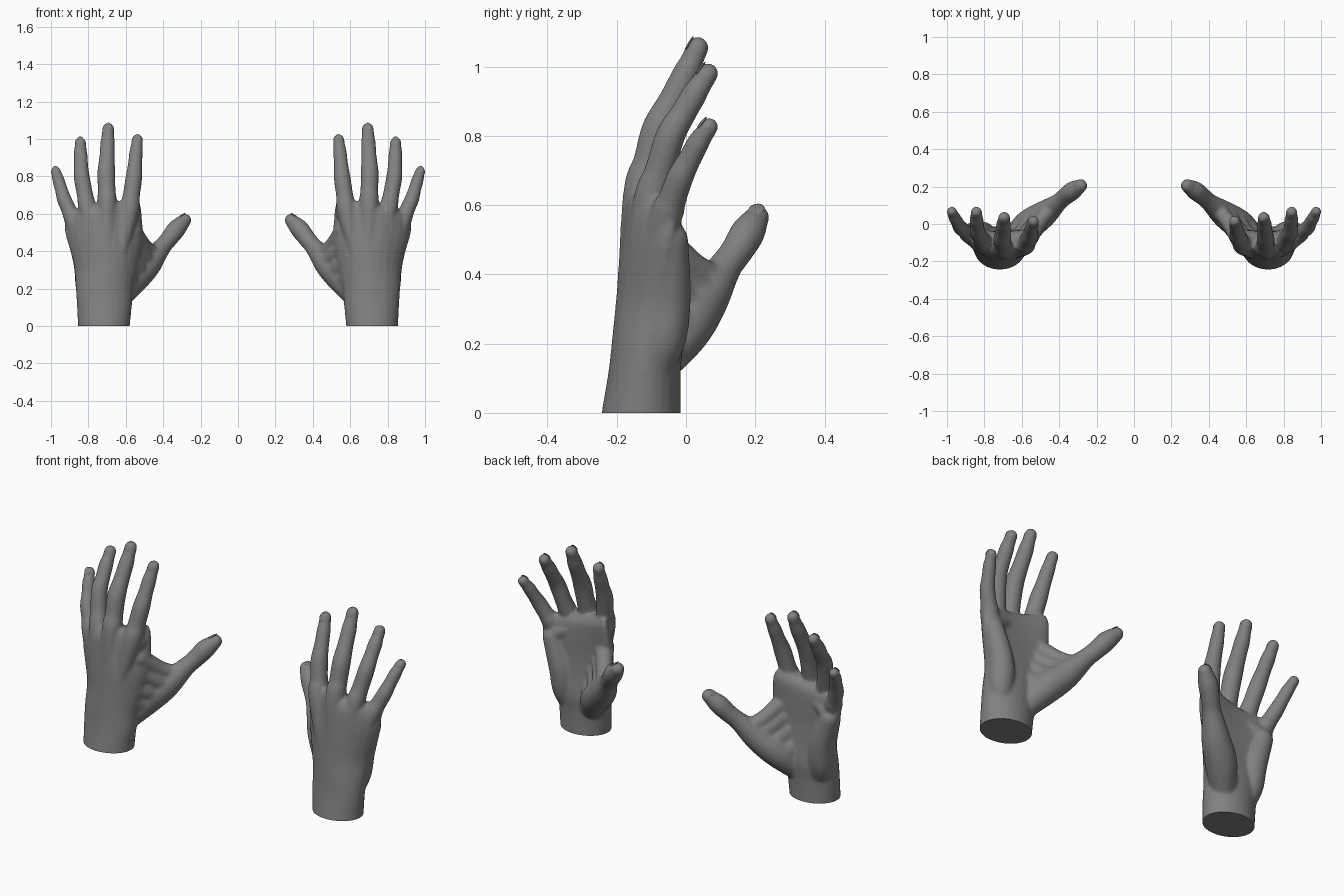
import bpy, bmesh, math
from mathutils import Vector, Matrix

cube = bpy.data.objects.get("Cube")
if cube:
    bpy.data.objects.remove(cube, do_unlink=True)

GREY = (0.22, 0.22, 0.22, 1)
skin = bpy.data.materials.new("plain_grey")
skin.use_nodes = True
skin.diffuse_color = GREY
skin.node_tree.nodes["Principled BSDF"].inputs["Base Color"].default_value = GREY

SIDES = 24
ANGLES = [2 * math.pi * i / SIDES for i in range(SIDES)]


def spline(points, steps=6):
    """Smooth curve through points of any dimension."""
    pts = [Vector(p) for p in points]
    pts = [2 * pts[0] - pts[1]] + pts + [2 * pts[-1] - pts[-2]]
    out = []
    for a, b, c, d in zip(pts, pts[1:], pts[2:], pts[3:]):
        for i in range(steps):
            t = i / steps
            out.append(b + (c - a) * (t / 2) + (2 * a - 5 * b + 4 * c - d) * (t * t / 2)
                       + (3 * b - a - 3 * c + d) * (t ** 3 / 2))
    return out + [pts[-2]]


def loft(bm, rings):
    rows = [[bm.verts.new(co) for co in ring] for ring in rings]
    faces = [bm.faces.new(rows[0]), bm.faces.new(rows[-1])]
    for low, high in zip(rows, rows[1:]):
        for i in range(SIDES):
            j = (i + 1) % SIDES
            faces.append(bm.faces.new((low[i], low[j], high[j], high[i])))
    bmesh.ops.recalc_face_normals(bm, faces=faces)


def tube(bm, points):
    """Round-ended limb through (x, y, z, radius) points."""
    path = spline(points)
    last = len(path) - 1
    rings = []

    def ring(centre, axis, radius):
        side = axis.cross(Vector((0, 1, 0.01))).normalized()
        up = side.cross(axis).normalized()
        rings.append([centre + radius * (side * math.cos(a) + up * math.sin(a)) for a in ANGLES])

    for i, p in enumerate(path):
        axis = (path[min(i + 1, last)].xyz - path[max(i - 1, 0)].xyz).normalized()
        if i == 0:
            for k in (80, 60, 40, 20):
                t = math.radians(k)
                ring(p.xyz - axis * p.w * math.sin(t), axis, p.w * math.cos(t))
        ring(p.xyz, axis, p.w)
        if i == last:
            for k in (20, 40, 60, 80):
                t = math.radians(k)
                ring(p.xyz + axis * p.w * math.sin(t), axis, p.w * math.cos(t))
    loft(bm, rings)


def palm(bm):
    # height, centre x, half width, back y, front y, cupping, tilt
    sections = [
        (-0.06, 0.717, 0.138, -0.252, -0.015, 0, 0),
        (0.0, 0.717, 0.139, -0.244, -0.015, 0, 0),
        (0.12, 0.714, 0.148, -0.224, -0.015, 0, 0),
        (0.21, 0.713, 0.155, -0.214, -0.01, 0.01, 0),
        (0.32, 0.703, 0.172, -0.203, -0.025, 0.035, 0.03),
        (0.43, 0.705, 0.196, -0.194, -0.035, 0.05, 0.08),
        (0.53, 0.718, 0.207, -0.182, -0.038, 0.06, 0.14),
        (0.61, 0.722, 0.202, -0.172, -0.045, 0.07, 0.18),
        (0.65, 0.718, 0.185, -0.15, -0.07, 0.07, 0.2)]
    rings = []
    for z, cx, half, back, front, cup, tilt in spline(sections, 4):
        ring = []
        for a in ANGLES:
            u = math.cos(a)
            y = (back + front) / 2 + (front - back) / 2 * math.sin(a) + cup * u * u
            ring.append(Vector((cx + half * u, y, z - tilt * half * u)))
        rings.append(ring)
    loft(bm, rings)


# Joints from the wrist to the tip: x, y, z, radius
FINGERS = {
    "index": [(0.65, -0.16, 0.30, 0.03), (0.585, -0.115, 0.60, 0.052),
              (0.557, -0.068, 0.79, 0.045), (0.545, -0.012, 0.93, 0.036), (0.538, 0.014, 0.995, 0.031)],
    "middle": [(0.70, -0.172, 0.30, 0.03), (0.70, -0.13, 0.63, 0.052),
               (0.704, -0.08, 0.82, 0.048), (0.697, 0.0, 0.98, 0.039), (0.694, 0.034, 1.055, 0.032)],
    "ring": [(0.75, -0.165, 0.30, 0.03), (0.80, -0.106, 0.60, 0.049),
             (0.836, -0.045, 0.80, 0.043), (0.842, 0.024, 0.92, 0.037), (0.843, 0.063, 0.98, 0.031)],
    "little": [(0.79, -0.14, 0.30, 0.03), (0.878, -0.06, 0.56, 0.047),
               (0.93, -0.017, 0.68, 0.039), (0.96, 0.035, 0.78, 0.033), (0.974, 0.066, 0.826, 0.028)],
}
THUMB = [(0.65, -0.09, 0.13, 0.06), (0.57, -0.01, 0.24, 0.08), (0.485, 0.05, 0.325, 0.072),
         (0.408, 0.112, 0.42, 0.049), (0.37, 0.145, 0.465, 0.047),
         (0.328, 0.178, 0.52, 0.05), (0.285, 0.205, 0.565, 0.036)]
FLESH = [
    [(0.775, -0.11, 0.08, 0.04), (0.80, -0.07, 0.2, 0.065),
     (0.815, -0.05, 0.33, 0.064), (0.868, -0.043, 0.5, 0.05)],  # outer heel
    [(0.565, -0.08, 0.60, 0.045), (0.71, -0.095, 0.58, 0.045), (0.865, -0.05, 0.52, 0.045)],  # pads
    [(0.45, 0.08, 0.385, 0.042), (0.505, 0.01, 0.43, 0.042), (0.565, -0.08, 0.51, 0.05)],  # thumb web
    [(0.485, 0.05, 0.335, 0.06), (0.53, -0.015, 0.385, 0.055), (0.60, -0.10, 0.46, 0.055)],
    [(0.53, 0.02, 0.28, 0.07), (0.57, -0.045, 0.33, 0.065), (0.64, -0.11, 0.40, 0.06)],
    [(0.58, -0.02, 0.23, 0.075), (0.62, -0.08, 0.28, 0.075), (0.66, -0.12, 0.34, 0.065)],
]


def slimmed(joints):
    """Narrow each finger between its joints."""
    out = list(joints[:2])
    for a, b in zip(joints[1:], joints[2:]):
        mid = (Vector(a) + Vector(b)) / 2
        mid.w *= 0.95
        out += [mid, b]
    return out


def finish(mesh, name):
    obj = bpy.data.objects.new(name, mesh)
    bpy.context.collection.objects.link(obj)
    mesh.materials.clear()
    mesh.materials.append(skin)
    bpy.ops.object.select_all(action="DESELECT")
    obj.select_set(True)
    bpy.context.view_layer.objects.active = obj
    bpy.ops.object.shade_smooth_by_angle(angle=math.radians(50))


def add_pair(mesh, name):
    mirrored = mesh.copy()
    mirrored.transform(Matrix.Scale(-1, 4, (1, 0, 0)))
    mirrored.flip_normals()
    finish(mesh, "left_" + name)
    finish(mirrored, "right_" + name)


# Hand: overlapping limbs fused into one skin
bm = bmesh.new()
palm(bm)
for joints in FINGERS.values():
    tube(bm, slimmed(joints))
for limb in [THUMB] + FLESH:
    tube(bm, limb)
mesh = bpy.data.meshes.new("hand_base")
bm.to_mesh(mesh)
bm.free()
base = bpy.data.objects.new("hand_base", mesh)
bpy.context.collection.objects.link(base)
fuse = base.modifiers.new("fuse", "REMESH")
fuse.mode = "VOXEL"
fuse.voxel_size = 0.007
soft = base.modifiers.new("soften", "SMOOTH")
soft.factor = 0.5
soft.iterations = 14
graph = bpy.context.evaluated_depsgraph_get()
hand = bpy.data.meshes.new_from_object(base.evaluated_get(graph))
bpy.data.objects.remove(base, do_unlink=True)

# Flat cut at the wrist
bm = bmesh.new()
bm.from_mesh(hand)
cut = bmesh.ops.bisect_plane(bm, geom=bm.verts[:] + bm.edges[:] + bm.faces[:],
                             plane_co=(0, 0, 0), plane_no=(0, 0, -1), clear_outer=True)
rim = [e for e in cut["geom_cut"] if isinstance(e, bmesh.types.BMEdge)]
bmesh.ops.contextual_create(bm, geom=rim)
bm.to_mesh(hand)
bm.free()
add_pair(hand, "hand")


# Nails: thin rounded plates lying along the backs of the tips
def nail(joints, facing, name):
    low, tip = Vector(joints[-2]), Vector(joints[-1])
    bone = (tip.xyz - low.xyz).normalized()
    out = (facing - bone * facing.dot(bone)).normalized()
    along = (tip.xyz + out * tip.w - low.xyz - out * low.w).normalized()
    side = along.cross(out).normalized()
    out = side.cross(along)
    r = tip.w
    bm = bmesh.new()
    bmesh.ops.create_uvsphere(bm, u_segments=20, v_segments=10, radius=1)
    frame = Matrix((side * r * 0.62, along * r * 0.85, out * r * 0.14)).transposed().to_4x4()
    frame.translation = tip.xyz - along * r * 0.15 + out * r * 0.84
    bm.transform(frame)
    mesh = bpy.data.meshes.new(name)
    bm.to_mesh(mesh)
    bm.free()
    add_pair(mesh, name)


for finger, joints in FINGERS.items():
    nail(joints, Vector((0, -1, 0.2)), finger + "_nail")
nail(THUMB, Vector((0.6, -0.1, 0.5)), "thumb_nail")
